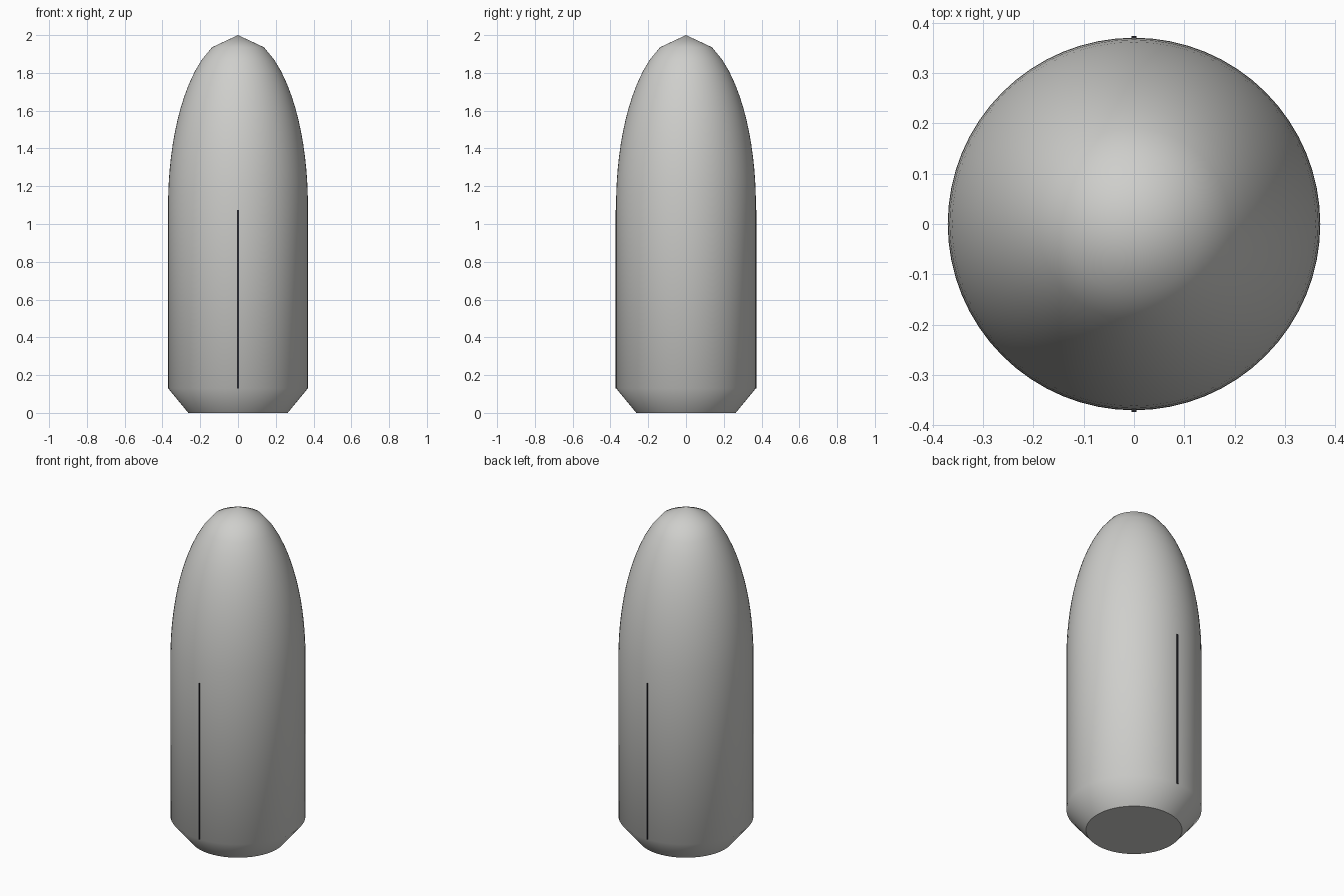
import bpy, bmesh, math

cube = bpy.data.objects.get("Cube")
if cube:
    bpy.data.objects.remove(cube, do_unlink=True)

RADIUS, BASE_RADIUS = 0.37, 0.263
BASE_TOP, NOSE_START, HEIGHT = 0.13, 1.10, 2.0
SIDES, NOSE_STEPS = 64, 14


def make_material(name, color):
    mat = bpy.data.materials.new(name)
    mat.use_nodes = True
    mat.diffuse_color = color
    mat.node_tree.nodes["Principled BSDF"].inputs["Base Color"].default_value = color
    return mat


def add_object(name, bm, mat):
    bmesh.ops.recalc_face_normals(bm, faces=bm.faces)
    mesh = bpy.data.meshes.new(name)
    bm.to_mesh(mesh)
    bm.free()
    mesh.materials.append(mat)
    obj = bpy.data.objects.new(name, mesh)
    bpy.context.collection.objects.link(obj)
    return obj


shell_grey = make_material("shell grey", (0.62, 0.62, 0.60, 1))
seam_black = make_material("seam black", (0.02, 0.02, 0.025, 1))

# Shell profile: flat base, tapered foot, straight wall, elliptical nose
profile = [(0, 0), (BASE_RADIUS, 0), (RADIUS, BASE_TOP)]
for i in range(NOSE_STEPS + 1):
    t = i / NOSE_STEPS
    profile.append((RADIUS * math.sqrt(1 - t * t), NOSE_START + (HEIGHT - NOSE_START) * t))

# Spin the profile into a closed shell
bm = bmesh.new()
verts = [bm.verts.new((r, 0, z)) for r, z in profile]
edges = [bm.edges.new(pair) for pair in zip(verts, verts[1:])]
bmesh.ops.spin(bm, geom=verts + edges, cent=(0, 0, 0), axis=(0, 0, 1),
               angle=math.tau, steps=SIDES, use_duplicate=False)
bmesh.ops.remove_doubles(bm, verts=bm.verts, dist=0.0001)
shell = add_object("fairing_shell", bm, shell_grey)
bpy.ops.object.select_all(action="DESELECT")
shell.select_set(True)
bpy.context.view_layer.objects.active = shell
bpy.ops.object.shade_smooth_by_angle(angle=math.radians(45))

# Thin split-line strips on the front and back
for name, side in (("front_seam", -1), ("back_seam", 1)):
    bm = bmesh.new()
    bmesh.ops.create_cube(bm, size=1)
    bmesh.ops.scale(bm, verts=bm.verts, vec=(0.009, 0.008, 0.945))
    bmesh.ops.translate(bm, verts=bm.verts, vec=(0, side * 0.369, 0.6025))
    add_object(name, bm, seam_black)
